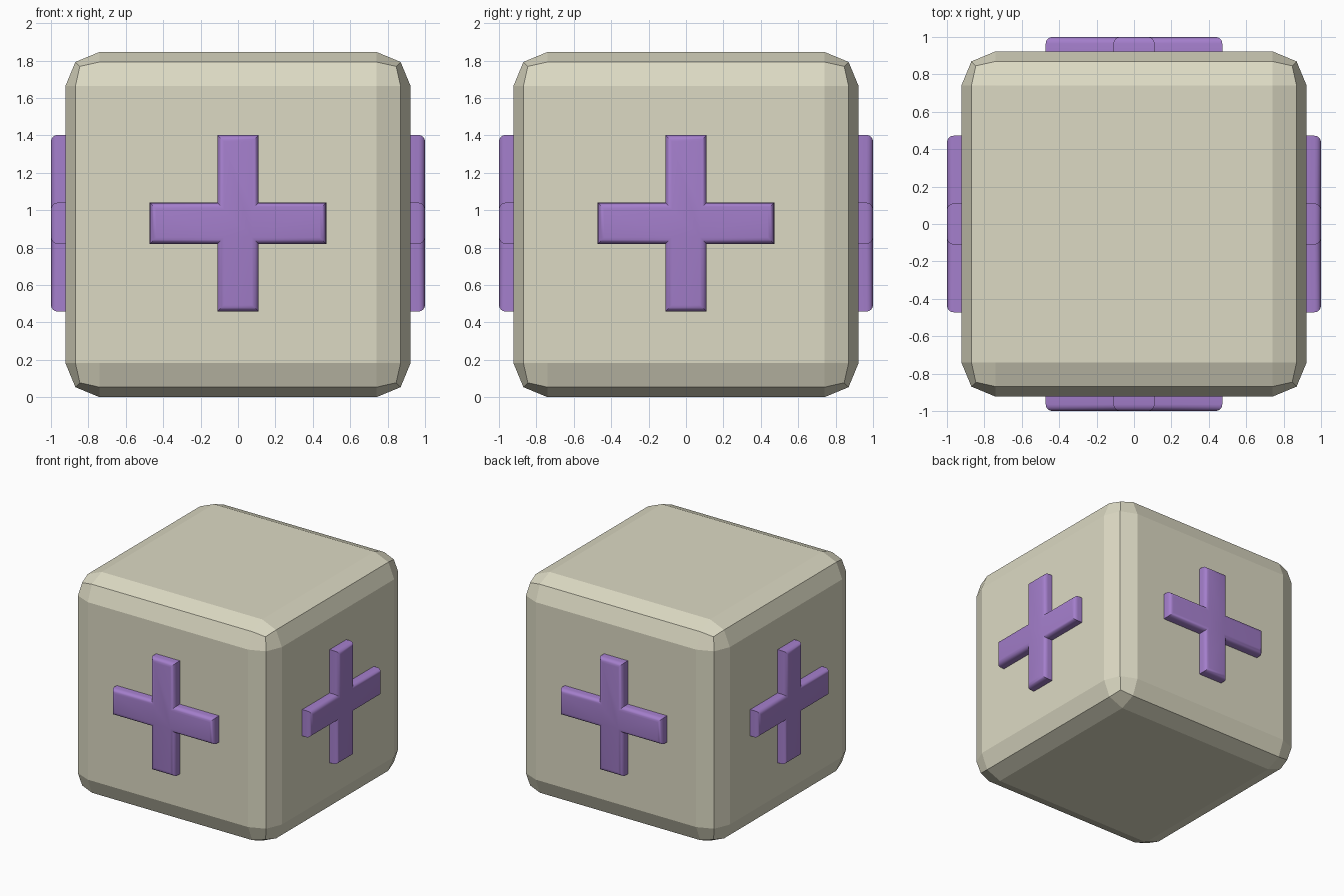
import bpy, bmesh, math
from mathutils import Matrix, Vector

if "Cube" in bpy.data.objects:
    bpy.data.objects.remove(bpy.data.objects["Cube"])

HALF = 0.923          # half size of the cube
ARM, LEN = 0.11, 0.472  # cross half width and half length


def material(name, color):
    m = bpy.data.materials.new(name)
    m.diffuse_color = color
    m.use_nodes = True
    m.node_tree.nodes["Principled BSDF"].inputs["Base Color"].default_value = m.diffuse_color
    return m


def add_object(name, bm, mat):
    bmesh.ops.recalc_face_normals(bm, faces=bm.faces)
    mesh = bpy.data.meshes.new(name)
    bm.to_mesh(mesh)
    bm.free()
    mesh.materials.append(mat)
    ob = bpy.data.objects.new(name, mesh)
    bpy.context.collection.objects.link(ob)
    return ob


cream = material("cream", (0.72, 0.70, 0.55, 1))
purple = material("purple", (0.37, 0.21, 0.60, 1))

# Cube body with a two-step faceted bevel
bm = bmesh.new()
bmesh.ops.create_cube(bm, size=2 * HALF, matrix=Matrix.Translation((0, 0, HALF)))
bmesh.ops.bevel(bm, geom=bm.edges[:], offset=0.183, segments=2, profile=0.5, affect='EDGES')
add_object("cube_body", bm, cream)


def cross(name, turn):
    """Raised plus sign on one side, with its outer rim rounded."""
    quarter = [Vector((LEN, -ARM)), Vector((LEN, ARM)), Vector((ARM, ARM))]
    pts = [Matrix.Rotation(k * math.pi / 2, 2) @ p for k in range(4) for p in quarter]
    bm = bmesh.new()
    back = bm.faces.new([bm.verts.new((p.x, -0.88, p.y)) for p in pts])
    ext = bmesh.ops.extrude_face_region(bm, geom=[back], use_keep_orig=True)["geom"]
    front = [g for g in ext if isinstance(g, bmesh.types.BMVert)]
    bmesh.ops.translate(bm, verts=front, vec=(0, -0.12, 0))
    rim = [g for g in ext if isinstance(g, bmesh.types.BMEdge)]
    bmesh.ops.bevel(bm, geom=rim, offset=0.035, segments=4, profile=0.5, affect='EDGES')
    bmesh.ops.transform(bm, verts=bm.verts,
                        matrix=Matrix.Rotation(turn, 4, 'Z') @ Matrix.Translation((0, 0, 0.93)))
    ob = add_object(name, bm, purple)
    bpy.ops.object.select_all(action='DESELECT')
    bpy.context.view_layer.objects.active = ob
    ob.select_set(True)
    bpy.ops.object.shade_smooth_by_angle(angle=math.radians(30))


# One cross on each upright side
for i, side in enumerate(("front", "right", "back", "left")):
    cross("cross_" + side, i * math.pi / 2)
